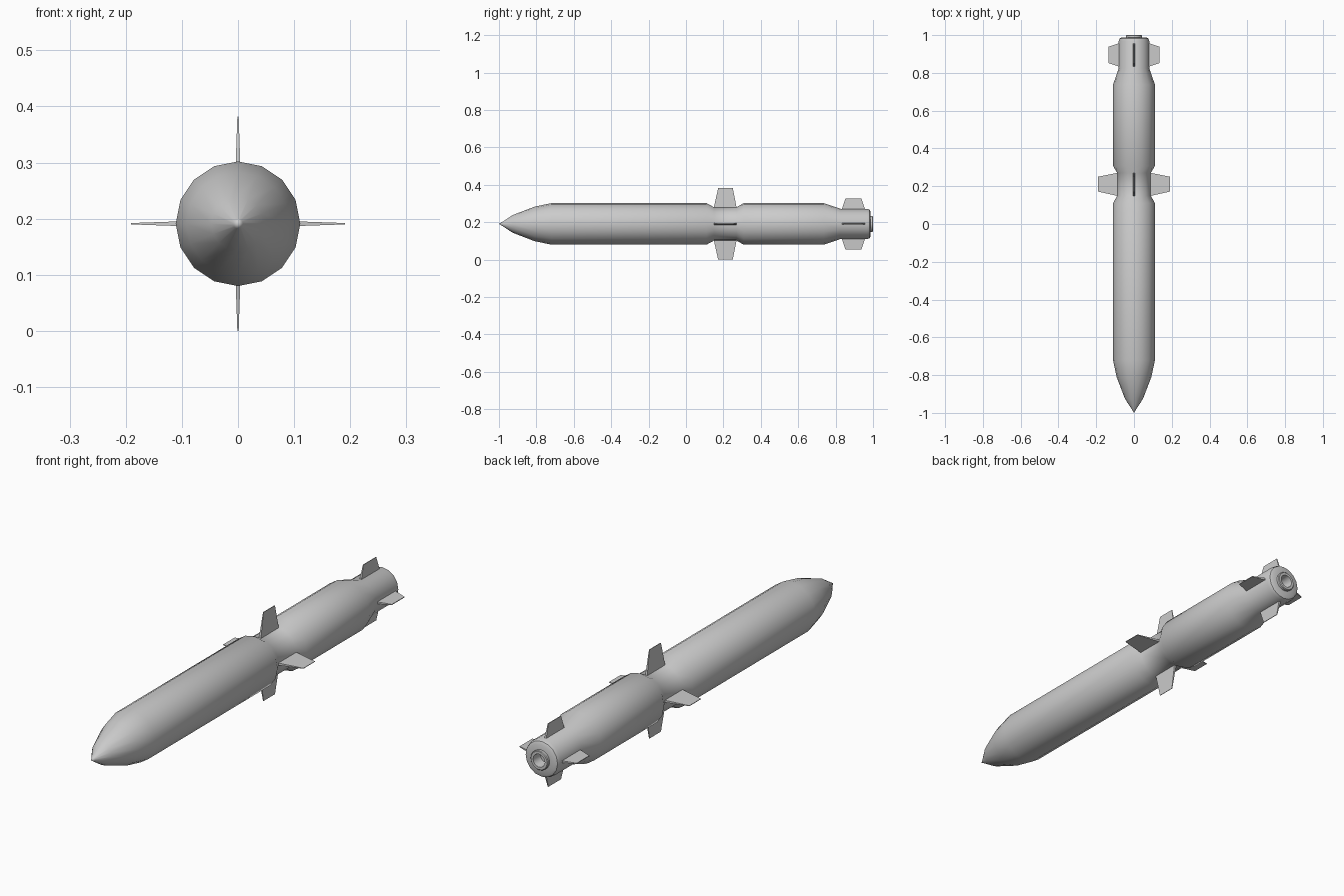
import bpy, bmesh, math
from mathutils import Matrix

if "Cube" in bpy.data.objects:
    bpy.data.objects.remove(bpy.data.objects["Cube"])

CZ = 0.191   # height of the long axis
SIDES = 16


def finish(bm, name, smooth_angle=None):
    bmesh.ops.remove_doubles(bm, verts=bm.verts, dist=1e-5)
    bmesh.ops.recalc_face_normals(bm, faces=bm.faces)
    me = bpy.data.meshes.new(name)
    bm.to_mesh(me)
    bm.free()
    ob = bpy.data.objects.new(name, me)
    bpy.context.collection.objects.link(ob)
    ob.location.z = CZ
    if smooth_angle:
        bpy.ops.object.select_all(action='DESELECT')
        ob.select_set(True)
        bpy.context.view_layer.objects.active = ob
        bpy.ops.object.shade_smooth_by_angle(angle=math.radians(smooth_angle))
    return ob


def lathe(name, profile, angle):
    """Spin (y, radius) points around the y axis."""
    bm = bmesh.new()
    vs = [bm.verts.new((0, y, r)) for y, r in profile]
    edges = [bm.edges.new(p) for p in zip(vs, vs[1:])]
    bmesh.ops.spin(bm, geom=vs + edges, cent=(0, 0, 0), axis=(0, 1, 0),
                   angle=math.tau, steps=SIDES, use_duplicate=False)
    return finish(bm, name, angle)


def fins(name, root, tip, root_half, tip_half):
    """Four tapered blades; root and tip are (radius, y_front, y_back)."""
    for i, side in enumerate(("top", "right", "bottom", "left")):
        bm = bmesh.new()
        rings = []
        for (r, y0, y1), t in ((root, root_half), (tip, tip_half)):
            rings.append([bm.verts.new((x, y, r)) for x, y in
                          ((-t, y0), (t, y0), (t, y1), (-t, y1))])
        a, b = rings
        bm.faces.new(a)
        bm.faces.new(b)
        for k in range(4):
            n = (k + 1) % 4
            bm.faces.new((a[k], a[n], b[n], b[k]))
        bm.transform(Matrix.Rotation(i * math.pi / 2, 4, 'Y'))
        finish(bm, f"{name}_{side}")


# Body with pointed nose, waist, boat tail and rounded rear rim
lathe("body", [(-1, 0), (-0.985, 0.009), (-0.925, 0.048), (-0.81, 0.092),
               (-0.72, 0.111), (0.11, 0.111), (0.15, 0.089), (0.27, 0.089),
               (0.308, 0.111), (0.737, 0.111), (0.825, 0.081), (0.968, 0.081),
               (0.982, 0.076), (0.987, 0.066), (0.987, 0.03)], 40)

# Hollow exhaust nozzle
lathe("nozzle", [(0.985, 0.042), (0.997, 0.042), (1.0, 0.039), (1.0, 0.028),
                 (0.955, 0.024), (0.955, 0)], 40)

# Middle wings and tail fins
fins("wing", (0.08, 0.147, 0.272), (0.191, 0.172, 0.25), 0.005, 0.0012)
fins("tail_fin", (0.07, 0.83, 0.96), (0.136, 0.852, 0.938), 0.005, 0.0015)
